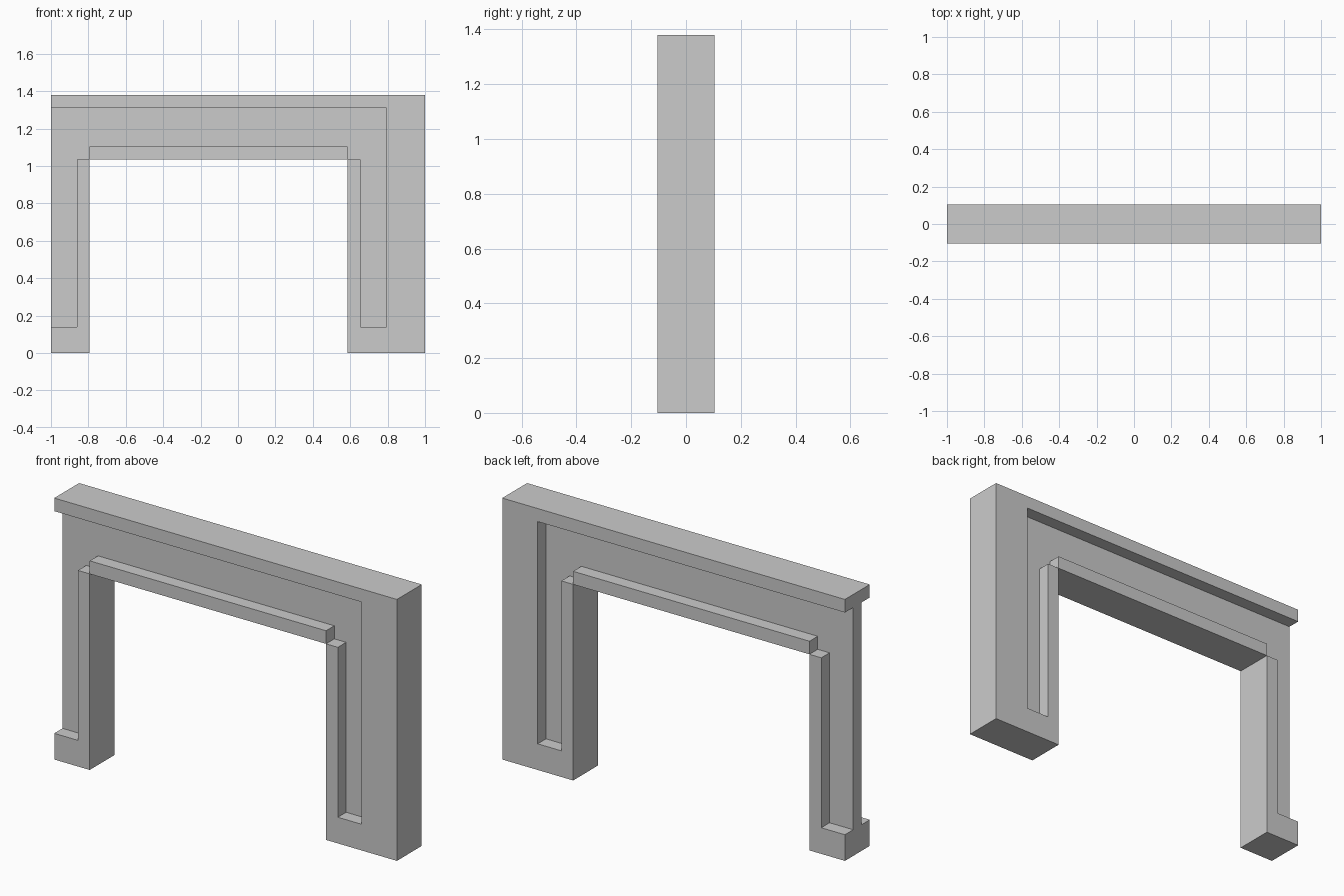
import bpy, bmesh, math
from itertools import product

if "Cube" in bpy.data.objects:
    bpy.data.objects.remove(bpy.data.objects["Cube"])

U = 2 / 29                      # the model sits on a 29 x 3 x 20 unit grid
THIN, FULL = (1, 2), (0, 3)     # depth ranges: recessed wall / raised parts

# Parts as (x range, depth range, z range) in grid units
PARTS = {
    "left_jamb_wall":   ((0, 3),   THIN, (0, 20)),
    "right_jamb_wall":  ((23, 29), THIN, (0, 20)),
    "lintel_wall":      ((3, 23),  THIN, (15, 20)),
    "top_cap":          ((0, 29),  FULL, (19, 20)),
    "left_base":        ((0, 3),   FULL, (0, 2)),
    "right_base":       ((23, 29), FULL, (0, 2)),
    "outer_pier":       ((26, 29), FULL, (0, 20)),
    "left_jamb_trim":   ((2, 3),   FULL, (2, 15)),
    "right_jamb_trim":  ((23, 24), FULL, (2, 15)),
    "lintel_trim":      ((3, 23),  FULL, (15, 16)),
}

# Unite all parts into one solid without inner faces
cells = set()
for ranges in PARTS.values():
    cells.update(product(*(range(a, b) for a, b in ranges)))


def skin_face(bm, cell, axis, side):
    """Add the square on one side of a cell, wound to face outwards."""
    b, c = (axis + 1) % 3, (axis + 2) % 3
    corners = [(0, 0), (1, 0), (1, 1), (0, 1)]
    if not side:
        corners.reverse()
    verts = []
    for i, j in corners:
        p = list(cell)
        p[axis] += side
        p[b] += i
        p[c] += j
        verts.append(bm.verts.new(((p[0] - 14.5) * U, (p[1] - 1.5) * U, p[2] * U)))
    bm.faces.new(verts)


bm = bmesh.new()
for cell in sorted(cells):
    for axis, side in product(range(3), (0, 1)):
        neighbour = list(cell)
        neighbour[axis] += 1 if side else -1
        if tuple(neighbour) not in cells:
            skin_face(bm, cell, axis, side)

# Weld the skin and merge it into large flat faces
bmesh.ops.remove_doubles(bm, verts=bm.verts, dist=1e-4)
bmesh.ops.dissolve_limit(bm, angle_limit=math.radians(1),
                         verts=bm.verts, edges=bm.edges)

mesh = bpy.data.meshes.new("doorway_arch")
bm.to_mesh(mesh)
bm.free()
arch = bpy.data.objects.new("doorway_arch", mesh)
bpy.context.collection.objects.link(arch)
